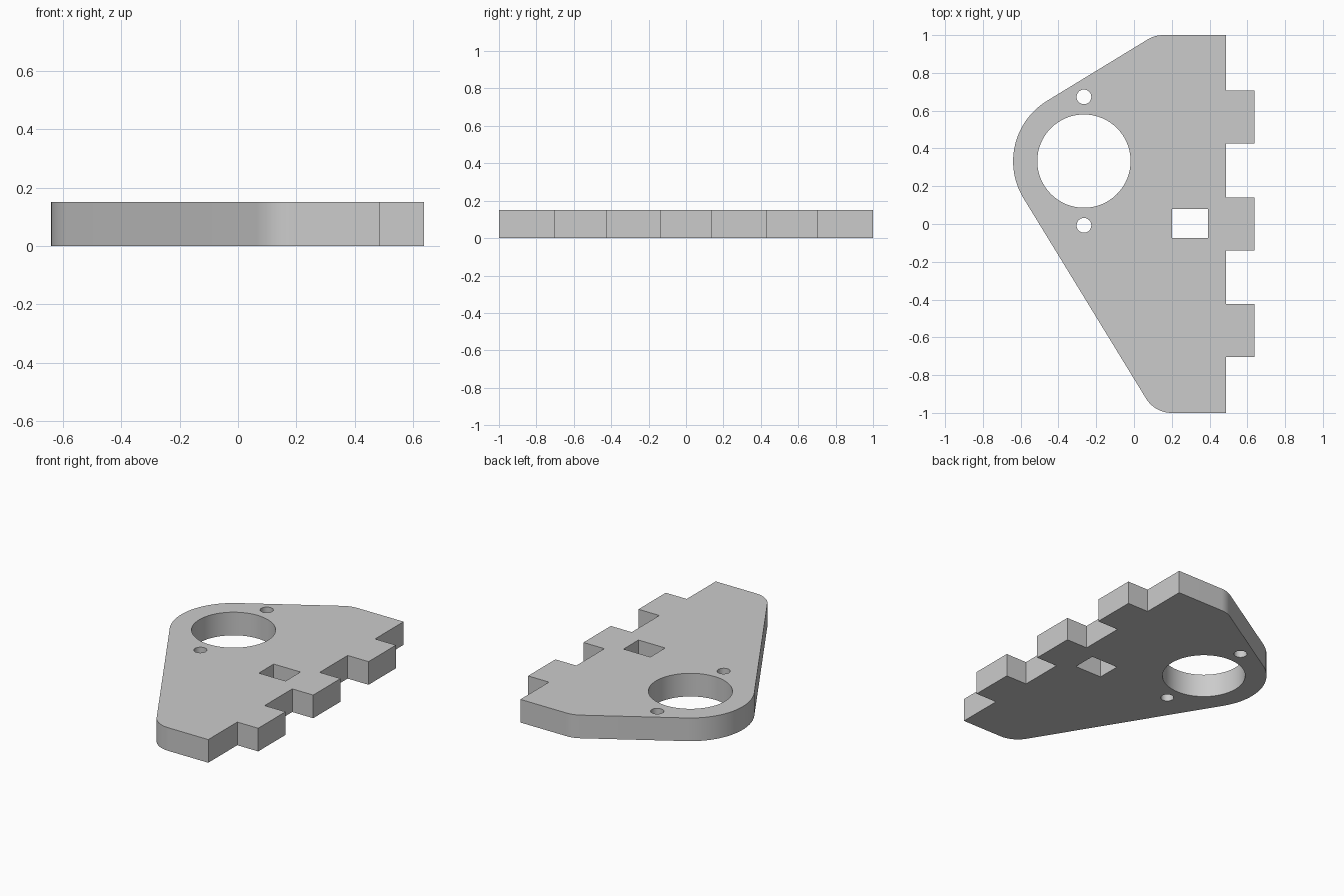
import bpy, bmesh
from math import radians, cos, sin

THICKNESS = 0.15

cube = bpy.data.objects.get("Cube")
if cube:
    bpy.data.objects.remove(cube, do_unlink=True)


def arc(cx, cy, radius, start, end, steps):
    """Points along an arc, angles in degrees, both ends included."""
    angles = [radians(start + (end - start) * i / steps) for i in range(steps + 1)]
    return [(cx + radius * cos(a), cy + radius * sin(a)) for a in angles]


def circle(cx, cy, radius, steps):
    return arc(cx, cy, radius, 0, 360, steps)[:-1]


# Outer outline: rounded nose, two rounded corners, straight edge with tabs
EDGE, TAB = 0.487, 0.637
outline = arc(0.155, 0.84, 0.16, 90, 121.4, 8)
outline += arc(-0.265, 0.332, 0.375, 121.4, 211.4, 28)
outline += arc(0.2, -0.84, 0.16, 211.4, 270, 14)
outline.append((EDGE, -1))
for y in (-0.563, 0, 0.567):
    low, high = y - 0.14, y + 0.14
    outline += [(EDGE, low), (TAB, low), (TAB, high), (EDGE, high)]
outline.append((EDGE, 1))

# Openings: motor bore, two screw holes, rectangular slot
bore = circle(-0.265, 0.333, 0.247, 64)
screw_holes = [circle(-0.265, y, 0.039, 32) for y in (0.673, -0.007)]
slot = [(0.2, -0.073), (0.392, -0.073), (0.392, 0.08), (0.2, 0.08)]

# Fill the flat profile, then extrude it upward
bm = bmesh.new()
for loop in [outline, bore, slot] + screw_holes:
    verts = [bm.verts.new((x, y, 0)) for x, y in loop]
    for a, b in zip(verts, verts[1:] + verts[:1]):
        bm.edges.new((a, b))
bmesh.ops.triangle_fill(bm, edges=bm.edges[:], use_beauty=True, normal=(0, 0, 1))
raised = bmesh.ops.extrude_face_region(bm, geom=bm.faces[:], use_keep_orig=True)
top_verts = [g for g in raised["geom"] if isinstance(g, bmesh.types.BMVert)]
bmesh.ops.translate(bm, verts=top_verts, vec=(0, 0, THICKNESS))
bmesh.ops.recalc_face_normals(bm, faces=bm.faces[:])

mesh = bpy.data.meshes.new("mounting_plate")
bm.to_mesh(mesh)
bm.free()
plate = bpy.data.objects.new("mounting_plate", mesh)
bpy.context.collection.objects.link(plate)

# Plain grey material
grey = bpy.data.materials.new("light grey")
grey.use_nodes = True
colour = (0.6, 0.6, 0.6, 1)
grey.diffuse_color = colour
grey.node_tree.nodes["Principled BSDF"].inputs["Base Color"].default_value = colour
mesh.materials.append(grey)

# Smooth the curved walls while keeping the rims sharp
bpy.ops.object.select_all(action="DESELECT")
plate.select_set(True)
bpy.context.view_layer.objects.active = plate
bpy.ops.object.shade_smooth_by_angle(angle=radians(30))
